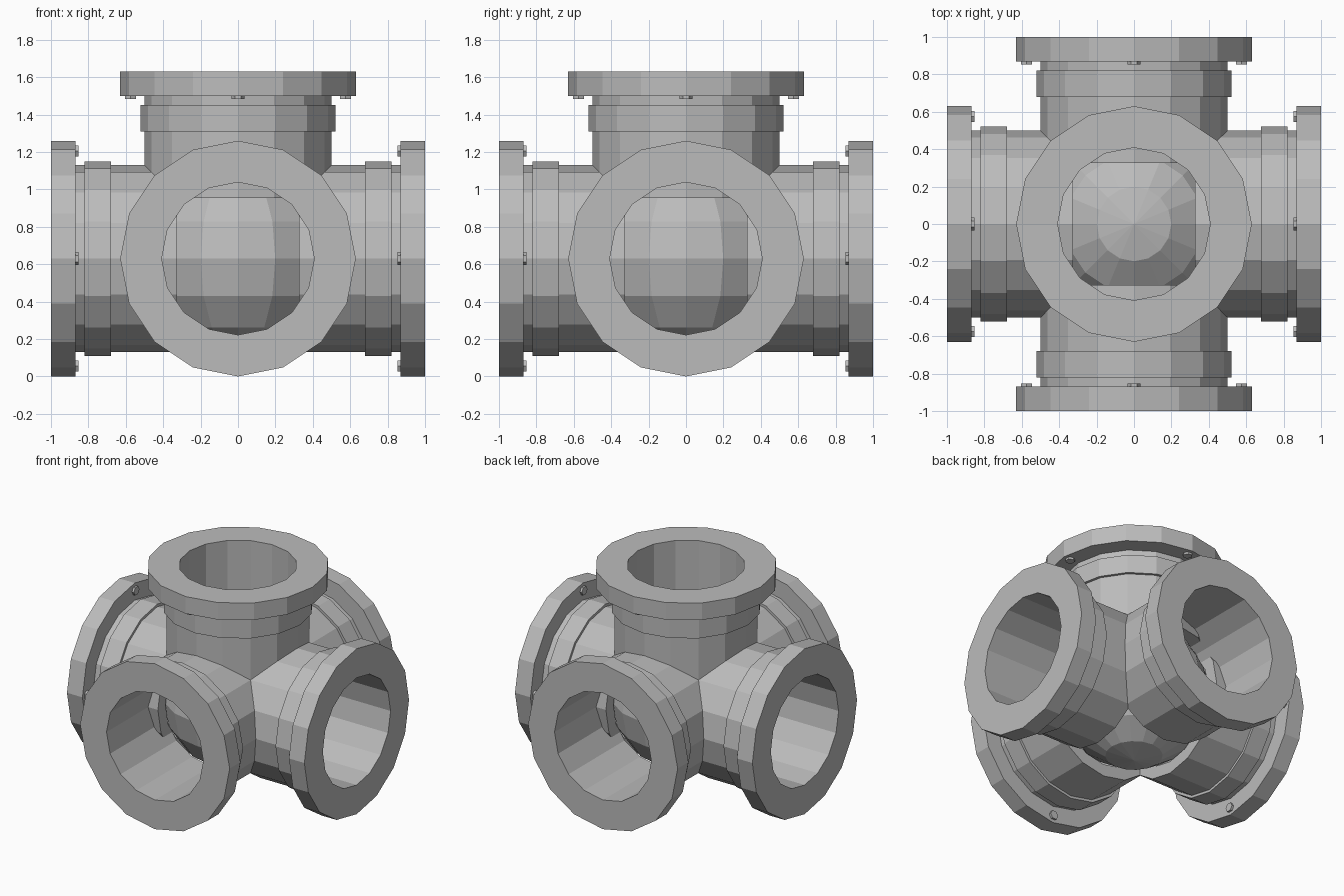
import bpy
import bmesh
import math
from mathutils import Matrix, Vector

cube = bpy.data.objects.get("Cube")
if cube:
    bpy.data.objects.remove(cube, do_unlink=True)

SIDES = 16
CENTRE = Vector((0, 0, 0.63))
BORE = 0.408

metal = bpy.data.materials.new("grey_metal")
metal.use_nodes = True
colour = (0.5, 0.5, 0.5, 1)
metal.diffuse_color = colour
metal.node_tree.nodes["Principled BSDF"].inputs["Base Color"].default_value = colour


def finish(bm, name, matrix):
    bmesh.ops.recalc_face_normals(bm, faces=bm.faces)
    bm.transform(matrix)
    mesh = bpy.data.meshes.new(name)
    bm.to_mesh(mesh)
    bm.free()
    mesh.materials.append(metal)
    obj = bpy.data.objects.new(name, mesh)
    bpy.context.collection.objects.link(obj)
    return obj


def ring(name, inner, outer, low, high, matrix):
    """Square-edged ring around the local z axis."""
    bm = bmesh.new()
    profile = [(inner, low), (outer, low), (outer, high), (inner, high)]
    loops = []
    for i in range(SIDES):
        a = math.tau * i / SIDES
        loops.append([bm.verts.new((r * math.cos(a), r * math.sin(a), z))
                      for r, z in profile])
    for i in range(SIDES):
        this, after = loops[i], loops[(i + 1) % SIDES]
        for j in range(4):
            k = (j + 1) % 4
            bm.faces.new((this[j], after[j], after[k], this[k]))
    return finish(bm, name, matrix)


def bolts(name, matrix):
    """Four hexagonal bolt heads behind the flange."""
    bm = bmesh.new()
    for i in range(4):
        turn = Matrix.Rotation(i * math.pi / 2, 4, "Z")
        place = turn @ Matrix.Translation((0, 0.575, 0.864))
        bmesh.ops.create_cone(bm, cap_ends=True, segments=6, radius1=0.034,
                              radius2=0.034, depth=0.02,
                              matrix=place @ Matrix.Rotation(math.pi / 2, 4, "Z"))
    # Point a corner of every head along the flange rim
    return finish(bm, name, matrix)


# Central ball closing the inner ends of the pipes
ball = bmesh.new()
bmesh.ops.create_uvsphere(ball, u_segments=SIDES, v_segments=8, radius=0.52)
finish(ball, "central_ball", Matrix.Translation(CENTRE))

# Five identical flanged arms
arms = {
    "front": Matrix.Rotation(math.pi / 2, 4, "X"),
    "back": Matrix.Rotation(-math.pi / 2, 4, "X"),
    "left": Matrix.Rotation(math.pi / 2, 4, "Y"),
    "right": Matrix.Rotation(-math.pi / 2, 4, "Y"),
    "top": Matrix.Identity(4),
}
for side, rotation in arms.items():
    matrix = Matrix.Translation(CENTRE) @ rotation
    ring(side + "_pipe", BORE, 0.5, 0.325, 0.87, matrix)
    ring(side + "_collar", 0.48, 0.52, 0.68, 0.82, matrix)
    ring(side + "_flange", BORE, 0.63, 0.87, 1.0, matrix)
    bolts(side + "_bolts", matrix)
